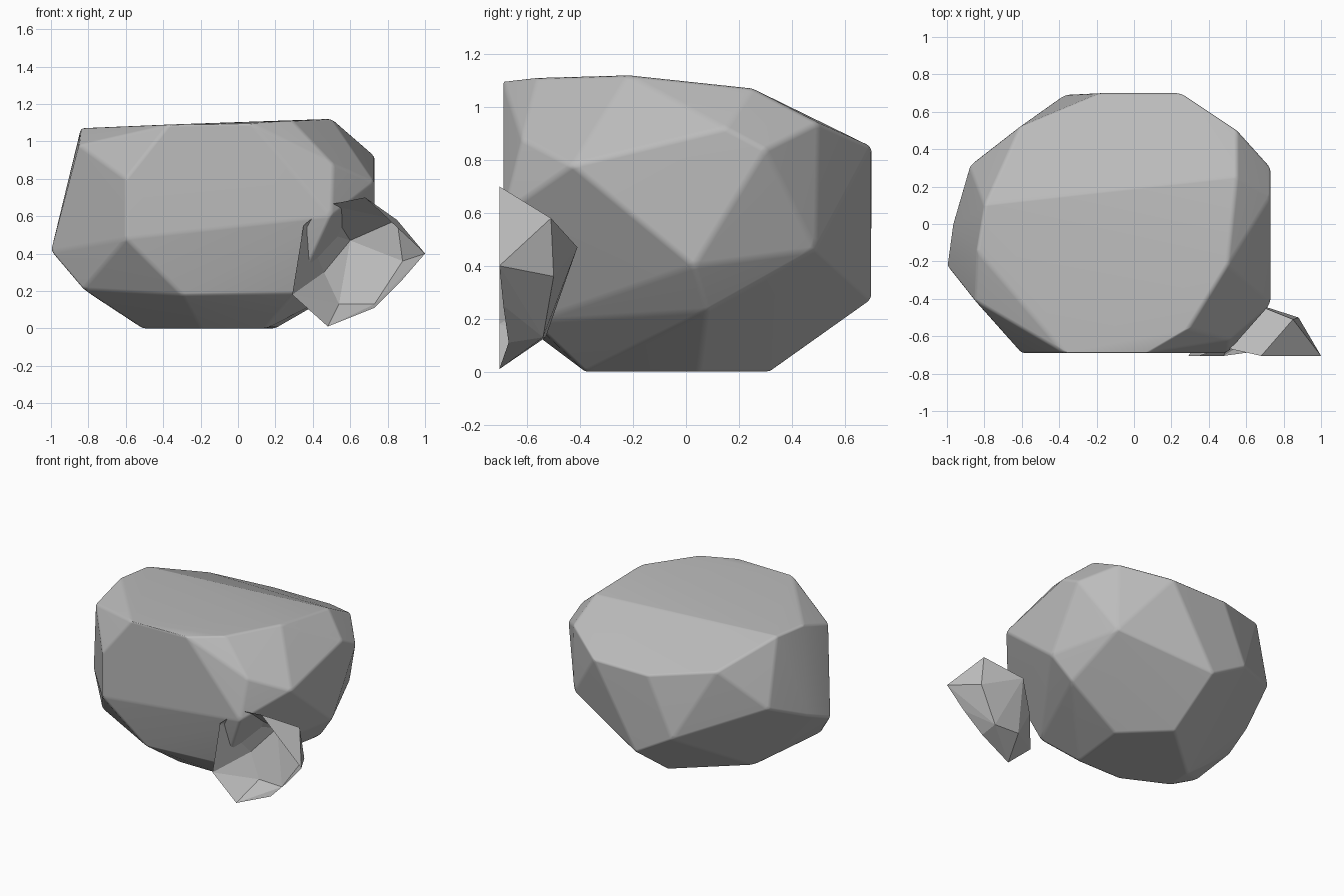
import bpy, bmesh, math
from mathutils import Vector

cube = bpy.data.objects.get("Cube")
if cube:
    bpy.data.objects.remove(cube, do_unlink=True)


def make_material(name, colour):
    material = bpy.data.materials.new(name)
    material.use_nodes = True
    material.diffuse_color = colour
    shader = material.node_tree.nodes["Principled BSDF"]
    shader.inputs["Base Color"].default_value = colour
    shader.inputs["Roughness"].default_value = 0.9
    return material


def hull_mesh(points):
    """Faceted convex stone from corner points given in hundredths."""
    bm = bmesh.new()
    for point in points:
        bm.verts.new(Vector(point) / 100)
    bmesh.ops.convex_hull(bm, input=bm.verts[:])
    loose = [v for v in bm.verts if not v.link_faces]
    bmesh.ops.delete(bm, geom=loose, context='VERTS')
    bmesh.ops.dissolve_limit(bm, angle_limit=math.radians(4),
                             verts=bm.verts[:], edges=bm.edges[:])
    bmesh.ops.recalc_face_normals(bm, faces=bm.faces[:])
    return bm


def add_object(name, bm, material):
    mesh = bpy.data.meshes.new(name)
    bm.to_mesh(mesh)
    bm.free()
    mesh.materials.append(material)
    obj = bpy.data.objects.new(name, mesh)
    bpy.context.scene.collection.objects.link(obj)
    return obj


def soften(obj, width):
    """Narrow rounded edges between broad flat facets."""
    bevel = obj.modifiers.new("worn edges", 'BEVEL')
    bevel.width = width
    bevel.segments = 2
    bevel.limit_method = 'ANGLE'
    bevel.angle_limit = math.radians(8)
    for face in obj.data.polygons:
        face.use_smooth = True
    normals = obj.modifiers.new("flat facets", 'WEIGHTED_NORMAL')
    normals.keep_sharp = True


stone = make_material("stone grey", (0.5, 0.5, 0.5, 1))

# Boulder: corner points grouped by the side they belong to
top = [(-85, -41, 98), (-84, -14, 107), (-37, -69, 109), (7, -69, 109.5),
       (50, -22, 112), (55, 25, 107), (-80, 10, 107), (29, -56, 111)]
front = [(-60, -69, 80), (-60, -69, 48), (-30, -62, 18), (31, -58, 19),
         (50, -69, 60), (51, -62, 88)]
right = [(73, -43, 78), (73, 15, 92), (73, 30, 84), (73, 3, 40),
         (55, 50, 94), (55, 49, 46), (60, 8, 23)]
back = [(25, 70, 85), (-18, 70, 85), (-37, 69, 43), (-9, 70, 27), (-61, 52, 92)]
left = [(-100, -22, 41), (-97, 0, 50), (-88, 31, 64), (-83, -36, 21)]
base = [(20, 5, 0), (-8, 32, 0), (-50, -5, 0),
        (-51, -23, 0), (-20, -38, 0), (15, -38, 0)]
boulder = add_object("boulder", hull_mesh(top + front + right + back + left + base), stone)
soften(boulder, 0.015)

# Small broken stone: hollow shell, open along its uneven front rim
rim = [(29, -70.5, 18), (35, -70.5, 55), (48, -66, 66), (68, -70.5, 70),
       (100, -70.5, 40), (87, -69, 25), (73, -67, 11), (48, -70.5, 1)]
shell_back = [(85, -51, 58), (60, -41, 47), (88, -50, 36),
              (73, -54, 13), (54, -53, 13), (58, -61, 8), (46, -51, 30)]
bm = hull_mesh(rim + shell_back)
opening = [f for f in bm.faces if f.normal.y < -0.15]
bmesh.ops.delete(bm, geom=opening, context='FACES')
add_object("small_stone_shell", bm, stone)
